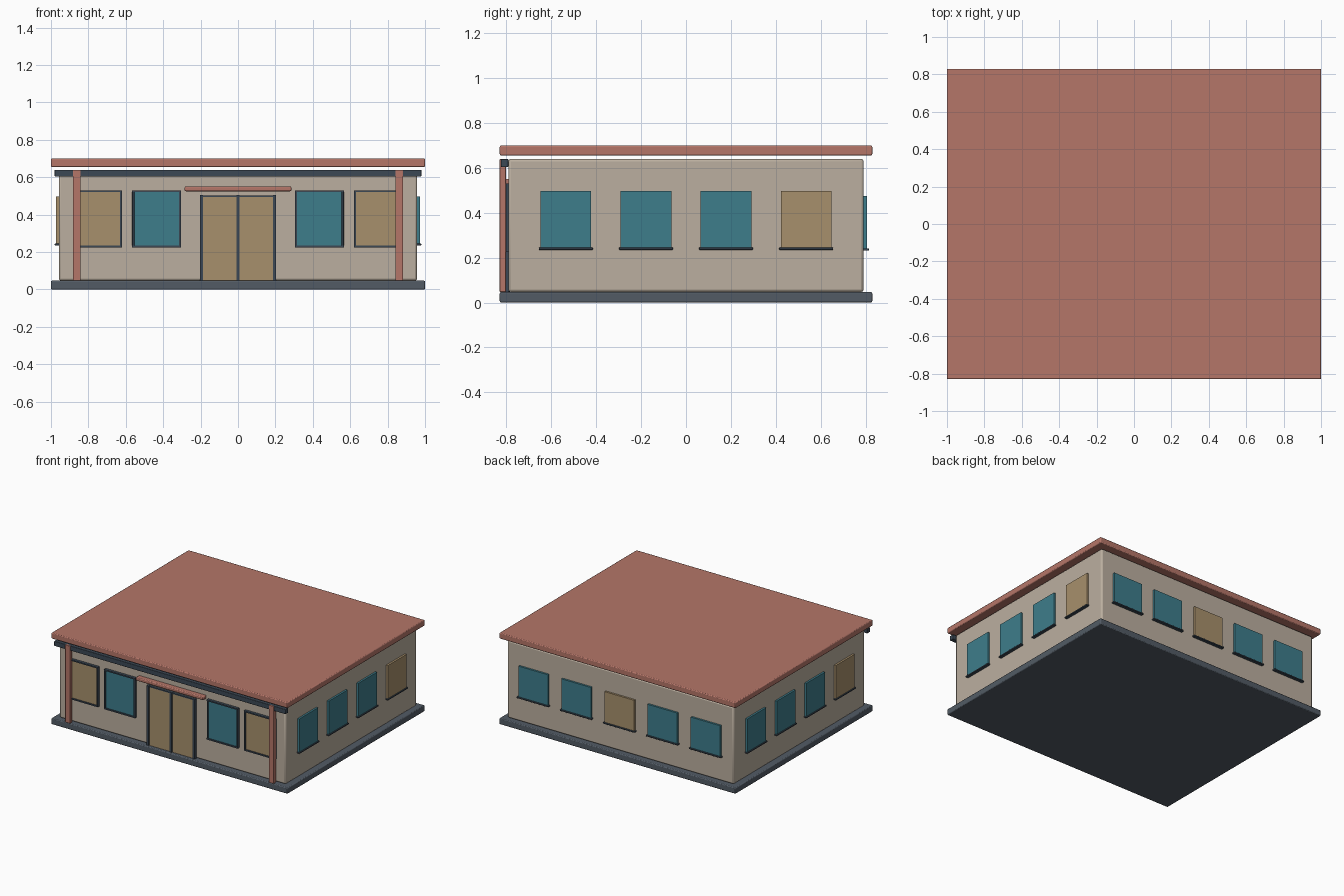
import bpy
from math import radians

if "Cube" in bpy.data.objects:
    bpy.data.objects.remove(bpy.data.objects["Cube"])


def material(name, rgb):
    m = bpy.data.materials.new(name)
    m.diffuse_color = (*rgb, 1)
    m.use_nodes = True
    m.node_tree.nodes["Principled BSDF"].inputs["Base Color"].default_value = m.diffuse_color
    return m


RED = material("terracotta", (0.46, 0.18, 0.14))
WALL = material("plaster", (0.50, 0.43, 0.35))
SLATE = material("slate", (0.085, 0.105, 0.13))
TRIM = material("dark_trim", (0.045, 0.065, 0.09))
TEAL = material("teal_glass", (0.048, 0.205, 0.26))
TAN = material("lit_glass", (0.39, 0.28, 0.15))


def box(name, x, y, z, mat, bevel=0.0):
    """Box from (min, max) pairs, with optional rounded edges."""
    bpy.ops.mesh.primitive_cube_add(size=1)
    ob = bpy.context.object
    ob.name = name
    ob.location = [(a + b) / 2 for a, b in (x, y, z)]
    ob.scale = [b - a for a, b in (x, y, z)]
    bpy.ops.object.transform_apply(location=False, rotation=False, scale=True)
    ob.data.materials.append(mat)
    if bevel:
        b = ob.modifiers.new("bevel", "BEVEL")
        b.width = bevel
        b.segments = 2
        bpy.ops.object.shade_smooth_by_angle(angle=radians(30))
    return ob


# main masses: plinth, walls and floating flat roof
box("plinth", (-1, 1), (-0.83, 0.83), (0, 0.047), SLATE, 0.006)
box("walls", (-0.958, 0.958), (-0.792, 0.792), (0.047, 0.64), WALL, 0.012)
box("roof", (-1, 1), (-0.83, 0.83), (0.655, 0.70), RED, 0.006)

# front fascia beam, canopy and posts
box("fascia_beam", (-0.98, 0.98), (-0.825, -0.792), (0.603, 0.64), TRIM, 0.003)
box("door_canopy", (-0.285, 0.285), (-0.83, -0.785), (0.525, 0.551), RED, 0.006)
for s in (-1, 1):
    box("front_post", (s * 0.862 - 0.021, s * 0.862 + 0.021), (-0.83, -0.802),
        (0.047, 0.64), RED, 0.003)

# double door with jambs and head
for s in (-1, 1):
    box("door_leaf", (s * 0.097 - 0.09, s * 0.097 + 0.09), (-0.807, -0.785), (0.047, 0.497), TAN)
for x in (-0.195, 0, 0.195):
    box("door_jamb", (x - 0.009, x + 0.009), (-0.815, -0.785), (0.047, 0.505), TRIM, 0.002)
box("door_head", (-0.195, 0.195), (-0.812, -0.785), (0.495, 0.503), TRIM)

# framed front windows
for x, mat in ((-0.75, TAN), (-0.435, TEAL), (0.435, TEAL), (0.75, TAN)):
    box("front_window", (x - 0.125, x + 0.125), (-0.805, -0.785), (0.23, 0.525), mat)
    for s in (-1, 1):
        c = x + s * 0.125
        box("window_stile", (c - 0.006, c + 0.006), (-0.813, -0.785), (0.226, 0.529), TRIM, 0.002)
    for z in (0.23, 0.525):
        box("window_rail", (x - 0.131, x + 0.131), (-0.813, -0.785), (z - 0.005, z + 0.005), TRIM)

# side windows with sills; the lit one is at the back right and front left
for s in (-1, 1):
    for i in range(4):
        y = s * (i - 1.5) * 0.357
        mat = TAN if i == 3 else TEAL
        box("side_window", sorted((s * 0.95, s * 0.973)), (y - 0.113, y + 0.113), (0.24, 0.498), mat)
        box("side_sill", sorted((s * 0.95, s * 0.98)), (y - 0.12, y + 0.12), (0.235, 0.245), TRIM, 0.002)

# back windows with sills
for i in range(-2, 3):
    x = i * 0.365
    box("back_window", (x - 0.125, x + 0.125), (0.785, 0.807), (0.24, 0.475), TEAL if i else TAN)
    box("back_sill", (x - 0.134, x + 0.134), (0.785, 0.815), (0.231, 0.241), TRIM, 0.002)
